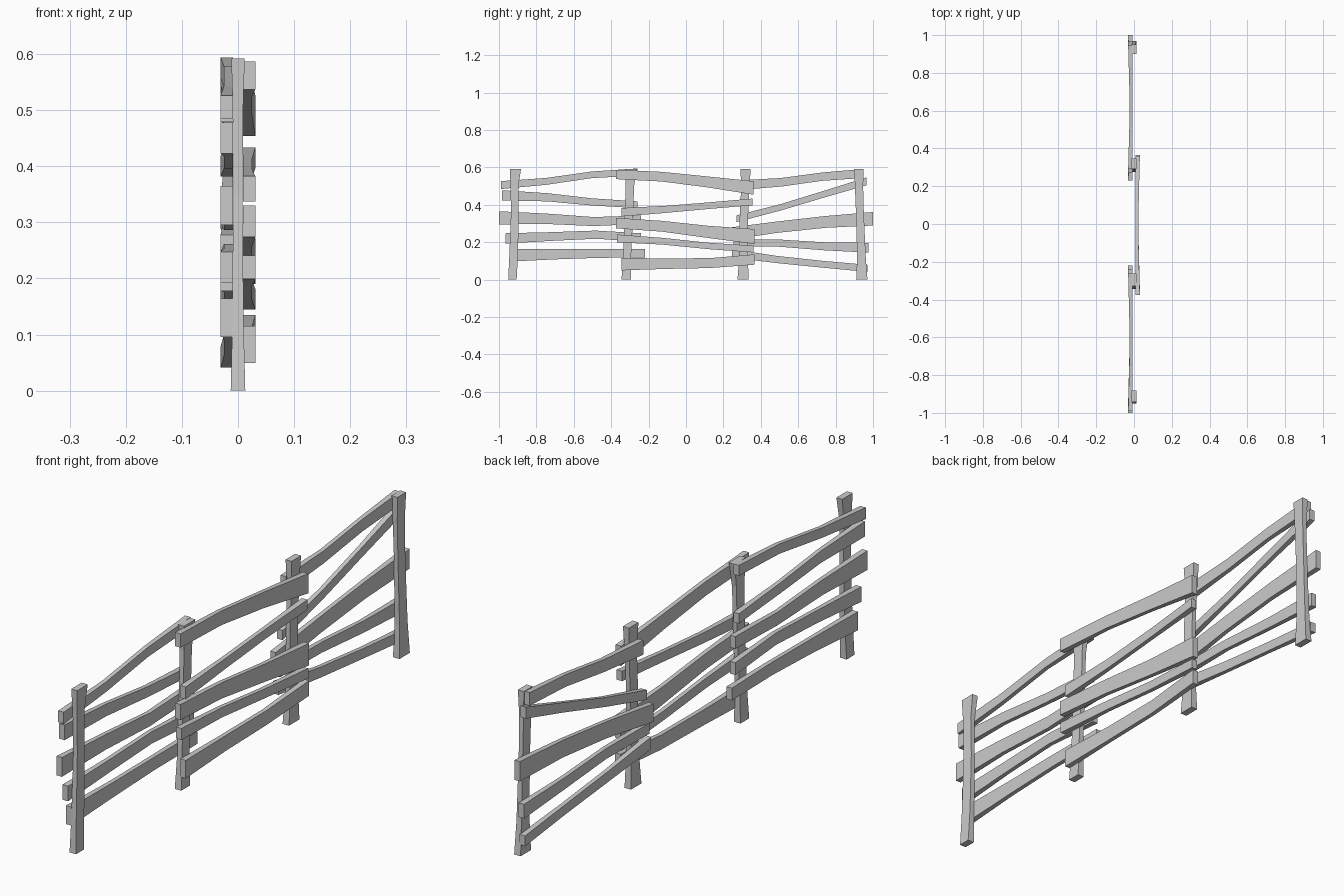
import bpy

cube = bpy.data.objects.get("Cube")
if cube:
    bpy.data.objects.remove(cube, do_unlink=True)

# One plain grey for all timber
timber = bpy.data.materials.new("grey_timber")
timber.use_nodes = True
GREY = (0.6, 0.6, 0.6, 1)
timber.diffuse_color = GREY
timber.node_tree.nodes["Principled BSDF"].inputs["Base Color"].default_value = GREY


def loft(name, rings):
    """Join four-cornered rings into a closed, flat-faced timber."""
    verts = [corner for ring in rings for corner in ring]
    faces = []
    for start in range(0, len(verts) - 4, 4):
        for side in range(4):
            nxt = (side + 1) % 4
            faces.append((start + side, start + nxt, start + nxt + 4, start + side + 4))
    last = len(verts) - 4
    faces.append((3, 2, 1, 0))
    faces.append((last, last + 1, last + 2, last + 3))
    mesh = bpy.data.meshes.new(name)
    mesh.from_pydata(verts, [], faces)
    mesh.materials.append(timber)
    obj = bpy.data.objects.new(name, mesh)
    bpy.context.collection.objects.link(obj)


def rail(name, side, start, end, heights, first_width, last_width):
    """Bent plank along y, pinched in the middle, on one side of the posts."""
    rings = []
    count = len(heights) - 1
    for i, z in enumerate(heights):
        t = i / count
        inner_station = 0 < i < count
        half = (first_width + (last_width - first_width) * t) / 2
        half *= 0.9 if inner_station else 1
        inner = side * 0.009
        outer = side * (0.025 if inner_station else 0.031)
        y = start + (end - start) * t
        ring = [(inner, y, z - half), (inner, y, z + half),
                (outer, y, z + half), (outer, y, z - half)]
        rings.append(ring if side < 0 else ring[::-1])
    loft(name, rings)


def post(name, centres, widths):
    """Upright that flares at the foot and the head."""
    rings = []
    levels = (0, 0.12, 0.35, 0.5, 0.592)
    depths = (0.013, 0.01, 0.008, 0.009, 0.012)
    for z, y, width, d in zip(levels, centres, widths, depths):
        half = width / 2
        rings.append([(-d, y - half, z), (d, y - half, z),
                      (d, y + half, z), (-d, y + half, z)])
    loft(name, rings)


# Posts
post("front_post", (-0.928, -0.922, -0.915, -0.917, -0.912), (0.045, 0.046, 0.042, 0.042, 0.06))
post("front_middle_post", (-0.32, -0.315, -0.305, -0.3, -0.295), (0.05, 0.042, 0.045, 0.045, 0.065))
post("back_middle_post", (0.305, 0.308, 0.31, 0.318, 0.318), (0.06, 0.045, 0.045, 0.045, 0.055))
post("back_post", (0.94, 0.938, 0.93, 0.925, 0.925), (0.06, 0.046, 0.042, 0.044, 0.05))

# Front panel, fixed to the right faces of the posts
rail("front_rail_top", -1, -0.99, -0.26, (0.505, 0.525, 0.56, 0.575), 0.042, 0.038)
rail("front_rail_upper", -1, -0.985, -0.26, (0.45, 0.44, 0.415, 0.4), 0.055, 0.036)
rail("front_rail_middle", -1, -1, -0.24, (0.33, 0.325, 0.31, 0.32), 0.07, 0.045)
rail("front_rail_lower", -1, -0.965, -0.24, (0.22, 0.23, 0.24, 0.225), 0.055, 0.045)
rail("front_rail_bottom", -1, -0.945, -0.22, (0.13, 0.135, 0.14, 0.14), 0.068, 0.045)

# Middle panel, fixed to the left faces
rail("middle_rail_top", 1, -0.375, 0.36, (0.562, 0.55, 0.522, 0.49), 0.05, 0.072)
rail("middle_rail_upper", 1, -0.345, 0.355, (0.36, 0.375, 0.395, 0.415), 0.045, 0.036)
rail("middle_rail_middle", 1, -0.375, 0.365, (0.302, 0.285, 0.255, 0.23), 0.056, 0.08)
rail("middle_rail_lower", 1, -0.37, 0.36, (0.22, 0.205, 0.18, 0.163), 0.042, 0.036)
rail("middle_rail_bottom", 1, -0.345, 0.365, (0.082, 0.085, 0.088, 0.107), 0.066, 0.055)

# Back panel, fixed to the right faces
rail("back_rail_top", -1, 0.29, 0.945, (0.505, 0.52, 0.55, 0.567), 0.052, 0.048)
rail("back_rail_upper", -1, 0.27, 0.965, (0.325, 0.385, 0.455, 0.525), 0.036, 0.042)
rail("back_rail_middle", -1, 0.23, 1, (0.245, 0.28, 0.308, 0.325), 0.065, 0.072)
rail("back_rail_lower", -1, 0.255, 0.975, (0.197, 0.195, 0.178, 0.17), 0.038, 0.052)
rail("back_rail_bottom", -1, 0.245, 0.97, (0.14, 0.107, 0.082, 0.06), 0.045, 0.038)
